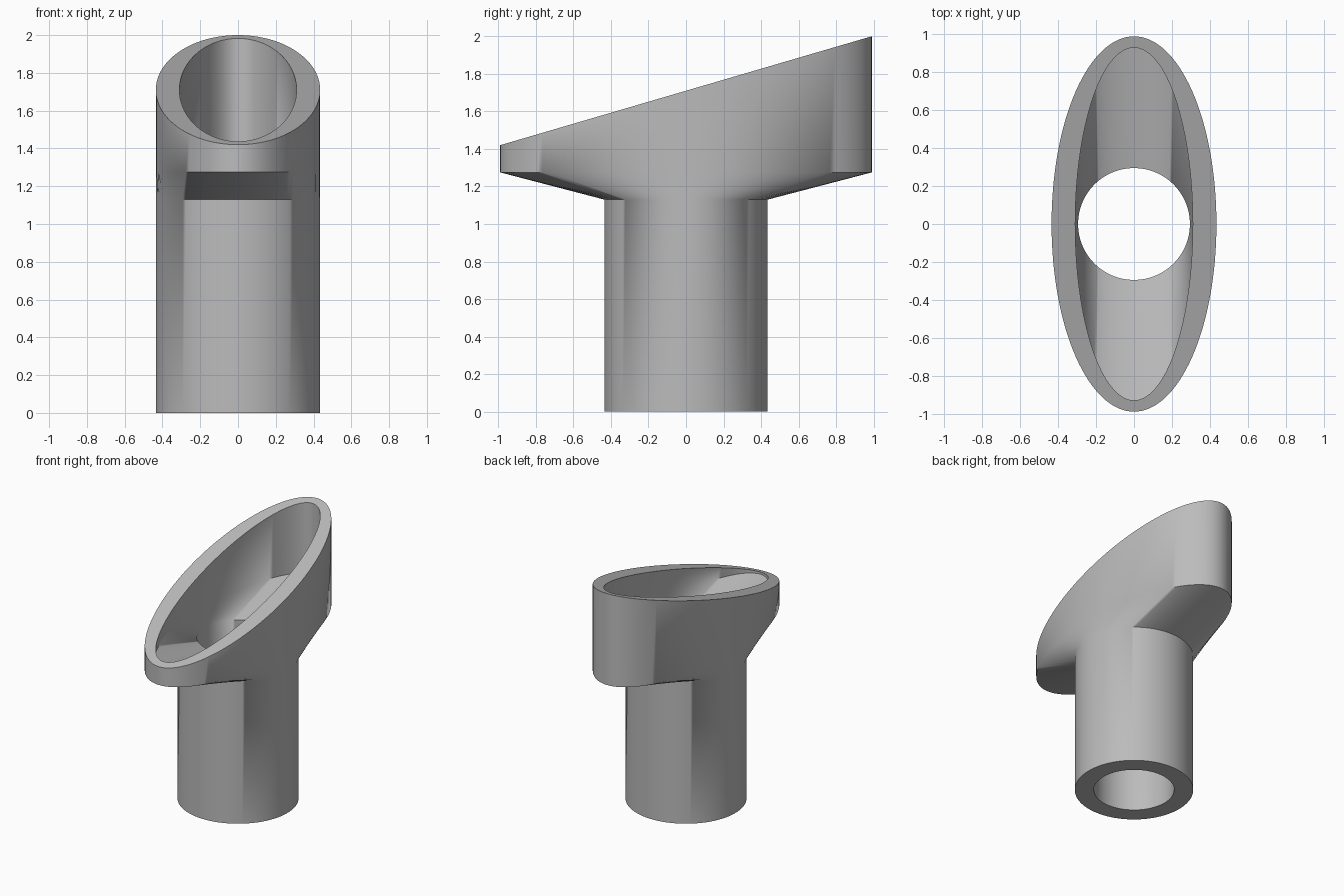
import bpy
import bmesh
from math import cos, sin, pi, radians

cube = bpy.data.objects.get("Cube")
if cube:
    bpy.data.objects.remove(cube, do_unlink=True)

SEGMENTS = 128
OUTER, BORE = 0.435, 0.295        # tube radii
BOWL_X, BOWL_Y = 0.31, 0.93       # bowl opening half sizes
LENGTH = 0.99                     # half length of the oval head


def level(z):
    return lambda y: z


def slant(y):
    return 1.71 + 0.293 * y


# Cross-sections in order: up the outside, over the rim, down the inside
sections = [
    (OUTER, OUTER, level(0)),
    (OUTER, OUTER, level(1.13)),
    (OUTER, LENGTH, level(1.275)),
    (OUTER, LENGTH, slant),
    (BOWL_X, BOWL_Y, slant),
    (BOWL_X, BOWL_Y, level(1.42)),
    (BORE, BORE, level(1.275)),
    (BORE, BORE, level(0)),
]

bm = bmesh.new()
rings = []
for rx, ry, height in sections:
    ring = []
    for i in range(SEGMENTS):
        a = 2 * pi * i / SEGMENTS
        y = ry * sin(a)
        ring.append(bm.verts.new((rx * cos(a), y, height(y))))
    rings.append(ring)

# Skin each section to the next; the last joins the first as the foot ring
for k, low in enumerate(rings):
    high = rings[(k + 1) % len(rings)]
    for i in range(SEGMENTS):
        j = (i + 1) % SEGMENTS
        bm.faces.new((low[i], low[j], high[j], high[i]))
bmesh.ops.recalc_face_normals(bm, faces=bm.faces)

mesh = bpy.data.meshes.new("slanted_funnel_tube")
bm.to_mesh(mesh)
bm.free()
funnel = bpy.data.objects.new("slanted_funnel_tube", mesh)
bpy.context.collection.objects.link(funnel)

# Plain grey material
grey = bpy.data.materials.new("plain_grey")
grey.use_nodes = True
colour = (0.5, 0.5, 0.5, 1)
grey.diffuse_color = colour
grey.node_tree.nodes["Principled BSDF"].inputs["Base Color"].default_value = colour
mesh.materials.append(grey)

# Smooth walls, crisp rims
bpy.ops.object.select_all(action="DESELECT")
funnel.select_set(True)
bpy.context.view_layer.objects.active = funnel
bpy.ops.object.shade_smooth_by_angle(angle=radians(60))
